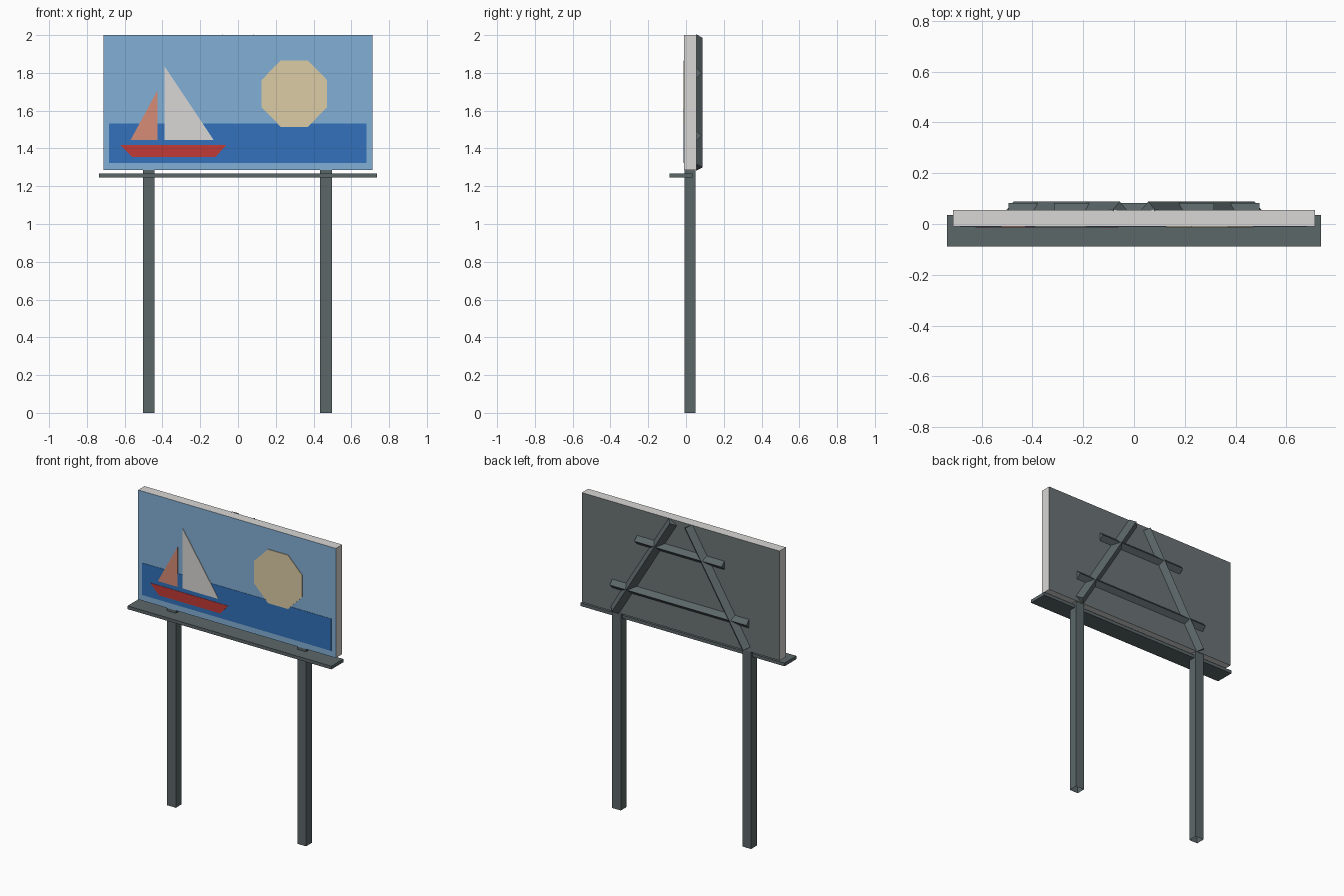
import bpy, bmesh, math
from mathutils import Matrix, Vector

if "Cube" in bpy.data.objects:
    bpy.data.objects.remove(bpy.data.objects["Cube"])


def material(name, hex_code):
    def lin(c):
        return c / 12.92 if c <= 0.04045 else ((c + 0.055) / 1.055) ** 2.4
    m = bpy.data.materials.new(name)
    rgb = [lin(int(hex_code[i:i + 2], 16) / 255) for i in (0, 2, 4)]
    m.diffuse_color = (*rgb, 1)
    m.use_nodes = True
    m.node_tree.nodes["Principled BSDF"].inputs["Base Color"].default_value = m.diffuse_color
    return m


STEEL = material("dark steel grey", "5C6769")
BACKING = material("backing grey", "6C7476")
WHITE = material("off white", "D8D7D5")
SKY = material("sky blue", "82B0D6")
SEA = material("sea blue", "3271BB")
SUN = material("pale sand", "DCCCA6")
RED = material("hull red", "C13A36")
CORAL = material("coral", "D78C76")


def finish(name, bm, *mats):
    bmesh.ops.recalc_face_normals(bm, faces=bm.faces)
    me = bpy.data.meshes.new(name)
    bm.to_mesh(me)
    bm.free()
    for m in mats:
        me.materials.append(m)
    ob = bpy.data.objects.new(name, me)
    bpy.context.collection.objects.link(ob)
    return ob


def box(name, lo, hi, *mats, open_bottom=False):
    bm = bmesh.new()
    bmesh.ops.create_cube(bm, size=1)
    lo, hi = Vector(lo), Vector(hi)
    bmesh.ops.scale(bm, vec=hi - lo, verts=bm.verts)
    bmesh.ops.translate(bm, vec=(lo + hi) / 2, verts=bm.verts)
    ob = finish(name, bm, *mats)
    if open_bottom:
        bm = bmesh.new()
        bm.from_mesh(ob.data)
        bmesh.ops.delete(bm, geom=[f for f in bm.faces if f.normal.z < -0.9],
                         context='FACES')
        bm.to_mesh(ob.data)
        bm.free()
    return ob


def plate(name, points, thickness, mat):
    """Thin painted shape on the front of the panel, from (x, z) points."""
    bm = bmesh.new()
    face = bm.faces.new([bm.verts.new((x, FRONT, z)) for x, z in points])
    ext = bmesh.ops.extrude_face_region(bm, geom=[face])
    verts = [g for g in ext['geom'] if isinstance(g, bmesh.types.BMVert)]
    bmesh.ops.translate(bm, vec=(0, -thickness, 0), verts=verts)
    return finish(name, bm, mat)


def diamond_bar(name, a, b, radius):
    """Square bar turned on edge, running between two (x, z) points."""
    p, q = Vector((a[0], BACK, a[1])), Vector((b[0], BACK, b[1]))
    d = (q - p).normalized()
    out = Vector((0, 1, 0))
    side = d.cross(out)
    bm = bmesh.new()
    rings = [[bm.verts.new(c + o * radius) for o in (out, side, -out, -side)]
             for c in (p, q)]
    for i in range(4):
        j = (i + 1) % 4
        bm.faces.new((rings[0][i], rings[0][j], rings[1][j], rings[1][i]))
    for r in rings:
        bm.faces.new(r)
    return finish(name, bm, STEEL)


FRONT, BACK = -0.01, 0.055

# Display panel: white rim, painted front, grey back
panel = box("display_panel", (-0.713, FRONT, 1.286), (0.713, BACK, 2.0),
            WHITE, SKY, BACKING)
for f in panel.data.polygons:
    f.material_index = 1 if f.normal.y < -0.9 else 2 if f.normal.y > 0.9 else 0

# Posts and walkway
for label, x in (("left", -0.473), ("right", 0.466)):
    box(label + "_post", (x - 0.031, -0.009, 0), (x + 0.031, 0.05, 1.295),
        STEEL, open_bottom=True)
box("walkway", (-0.735, -0.088, 1.247), (0.735, 0.035, 1.268), STEEL)

# Rear bracing
for label, s in (("left", -1), ("right", 1)):
    diamond_bar(label + "_brace", (s * 0.474, 1.3), (s * 0.056, 1.986), 0.033)
diamond_bar("lower_rail", (-0.493, 1.467), (0.493, 1.467), 0.028)
diamond_bar("upper_rail", (-0.315, 1.8), (0.315, 1.8), 0.028)

# Painted scene
plate("sea", [(-0.684, 1.324), (0.68, 1.324), (0.68, 1.533), (-0.684, 1.533)],
      0.002, SEA)
plate("sun", [(0.298 + 0.187 * math.cos(math.radians(22.5 + 45 * i)),
               1.69 + 0.19 * math.sin(math.radians(22.5 + 45 * i)))
              for i in range(8)], 0.004, SUN)
plate("hull", [(-0.623, 1.419), (-0.56, 1.355), (-0.119, 1.355), (-0.061, 1.419)],
      0.004, RED)
plate("main_sail", [(-0.39, 1.836), (-0.39, 1.446), (-0.13, 1.446)], 0.004, WHITE)
plate("front_sail", [(-0.427, 1.706), (-0.568, 1.446), (-0.427, 1.446)],
      0.004, CORAL)
